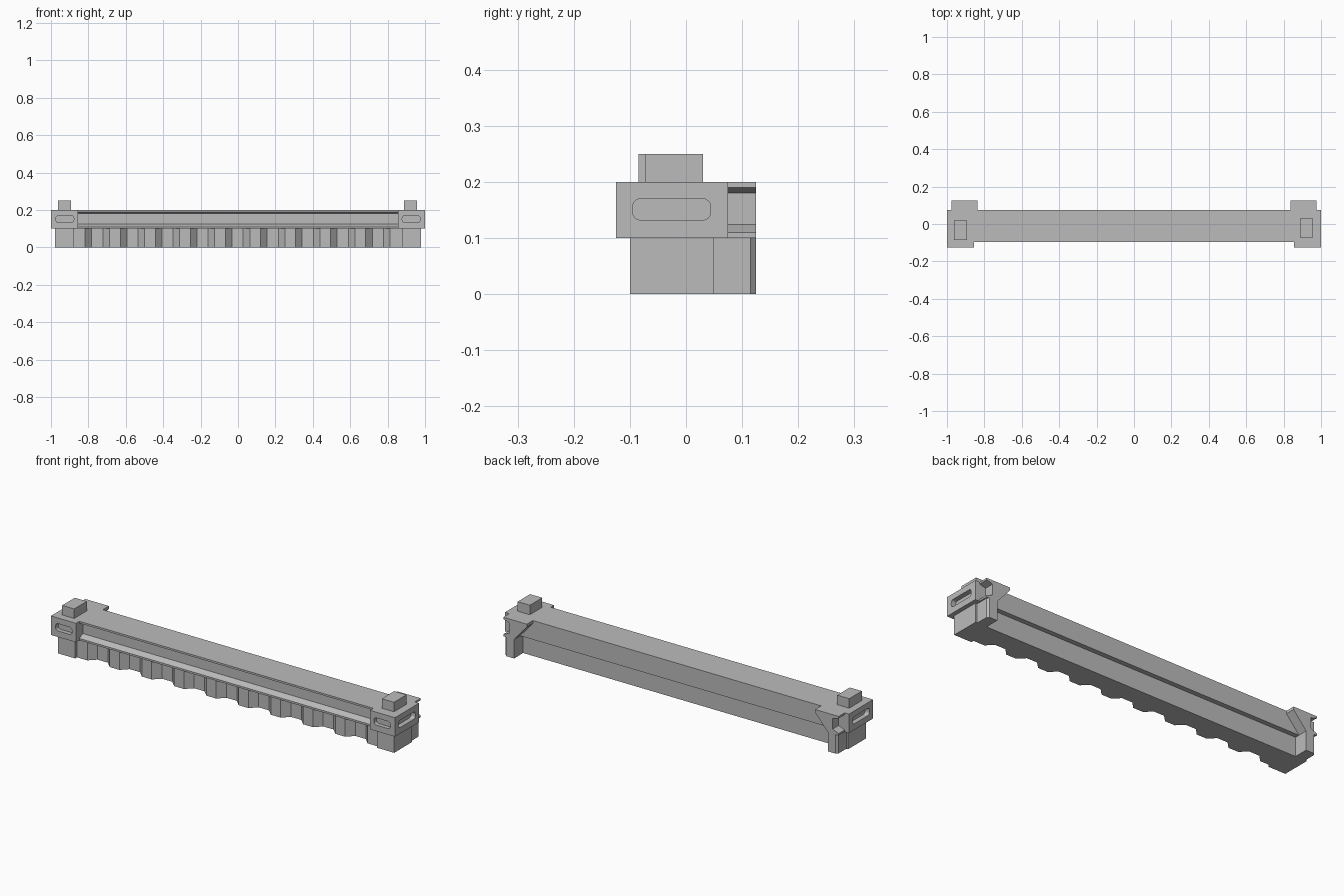
import bpy
import bmesh
import math
from mathutils import Vector

if "Cube" in bpy.data.objects:
    bpy.data.objects.remove(bpy.data.objects["Cube"], do_unlink=True)

grey = bpy.data.materials.new("light grey")
grey.use_nodes = True
GREY = (0.5, 0.5, 0.5, 1)
grey.diffuse_color = GREY
grey.node_tree.nodes["Principled BSDF"].inputs["Base Color"].default_value = GREY


def prism(name, outline, axis, lo, hi):
    """Extrude a 2D outline along an axis, from lo to hi."""
    place = {"x": lambda a, b, t: Vector((t, a, b)),
             "y": lambda a, b, t: Vector((a, t, b)),
             "z": lambda a, b, t: Vector((a, b, t))}[axis]
    bm = bmesh.new()
    face = bm.faces.new([bm.verts.new(place(a, b, lo)) for a, b in outline])
    ext = bmesh.ops.extrude_face_region(bm, geom=[face], use_keep_orig=True)
    verts = [g for g in ext["geom"] if isinstance(g, bmesh.types.BMVert)]
    bmesh.ops.translate(bm, verts=verts, vec=place(0, 0, hi - lo))
    bmesh.ops.recalc_face_normals(bm, faces=bm.faces)
    mesh = bpy.data.meshes.new(name)
    bm.to_mesh(mesh)
    bm.free()
    mesh.materials.append(grey)
    obj = bpy.data.objects.new(name, mesh)
    bpy.context.collection.objects.link(obj)
    return obj


def box(name, x, y, z):
    rect = [(x[0], y[0]), (x[1], y[0]), (x[1], y[1]), (x[0], y[1])]
    return prism(name, rect, "z", *z)


def obround(a0, a1, z0, z1, r=0.014, steps=4):
    """Outline of a slot with rounded corners."""
    corners = [(a1 - r, z1 - r), (a0 + r, z1 - r), (a0 + r, z0 + r), (a1 - r, z0 + r)]
    pts = []
    for q, (ca, cz) in enumerate(corners):
        for i in range(steps + 1):
            t = math.pi / 2 * (q + i / steps)
            pts.append((ca + r * math.cos(t), cz + r * math.sin(t)))
    return pts


def cut(target, cutter):
    cutter.hide_render = True
    mod = target.modifiers.new("slot", "BOOLEAN")
    mod.operation = "DIFFERENCE"
    mod.solver = "EXACT"
    mod.object = cutter
    bpy.context.view_layer.objects.active = target
    bpy.ops.object.modifier_apply(modifier=mod.name)
    bpy.data.objects.remove(cutter, do_unlink=True)


def groove(lip, floor):
    """Side profile of the sloped groove, bottom to top."""
    return [(lip, 0.1), (lip, 0.11), (floor, 0.124), (floor, 0.18),
            (lip, 0.19), (lip, 0.2)]


# Upper beam with the long groove on its front
prism("upper_beam", groove(-0.097, -0.067) + [(0.075, 0.2), (0.075, 0.1)],
      "x", -0.86, 0.86)

# Lower beam with feet at the ends and a corrugated front
TOOTH, RECESS, PITCH = -0.085, -0.05, 0.1875
front = [(-0.978, -0.1), (-0.877, -0.1), (-0.877, TOOTH)]
for k in range(9):
    x = -0.817 + k * PITCH
    front += [(x, TOOTH), (x + 0.035, RECESS), (x + 0.095, RECESS), (x + 0.13, TOOTH)]
front += [(0.877, TOOTH), (0.877, -0.1), (0.978, -0.1), (0.978, 0.05), (-0.978, 0.05)]
prism("lower_beam", front, "z", 0, 0.1)

for side, s in (("left", 1), ("right", -1)):
    # End block with a slot in the front and in the outer face
    block = box(side + "_end_block", sorted((s * 0.855, s)), (-0.125, 0.075), (0.1, 0.2))
    lo, hi = sorted((s * 0.878, s * 0.973))
    cut(block, prism("front_slot", obround(lo, hi, 0.132, 0.17), "y", -0.15, -0.103))
    lo, hi = sorted((s * 0.975, s * 1.05))
    cut(block, prism("side_slot", obround(-0.095, 0.044, 0.132, 0.17), "x", lo, hi))

    # Rear hook: sloped inside, grooved outside
    hook = groove(0.975, 0.94) + [(0.838, 0.2), (0.838, 0.185), (0.912, 0.1)]
    prism(side + "_rear_hook", [(s * a, z) for a, z in hook], "y", 0.075, 0.125)

    # Rear leg with a chamfered outer corner
    leg = [(0.912, 0.05), (0.968, 0.05), (0.968, 0.115), (0.958, 0.125), (0.912, 0.125)]
    prism(side + "_rear_leg", [(s * a, b) for a, b in leg], "z", 0, 0.1)

# Pegs on top, slightly offset from one another
box("left_peg", (0.887, 0.958), (-0.073, 0.03), (0.2, 0.25))
box("right_peg", (-0.963, -0.893), (-0.085, 0.02), (0.2, 0.25))
